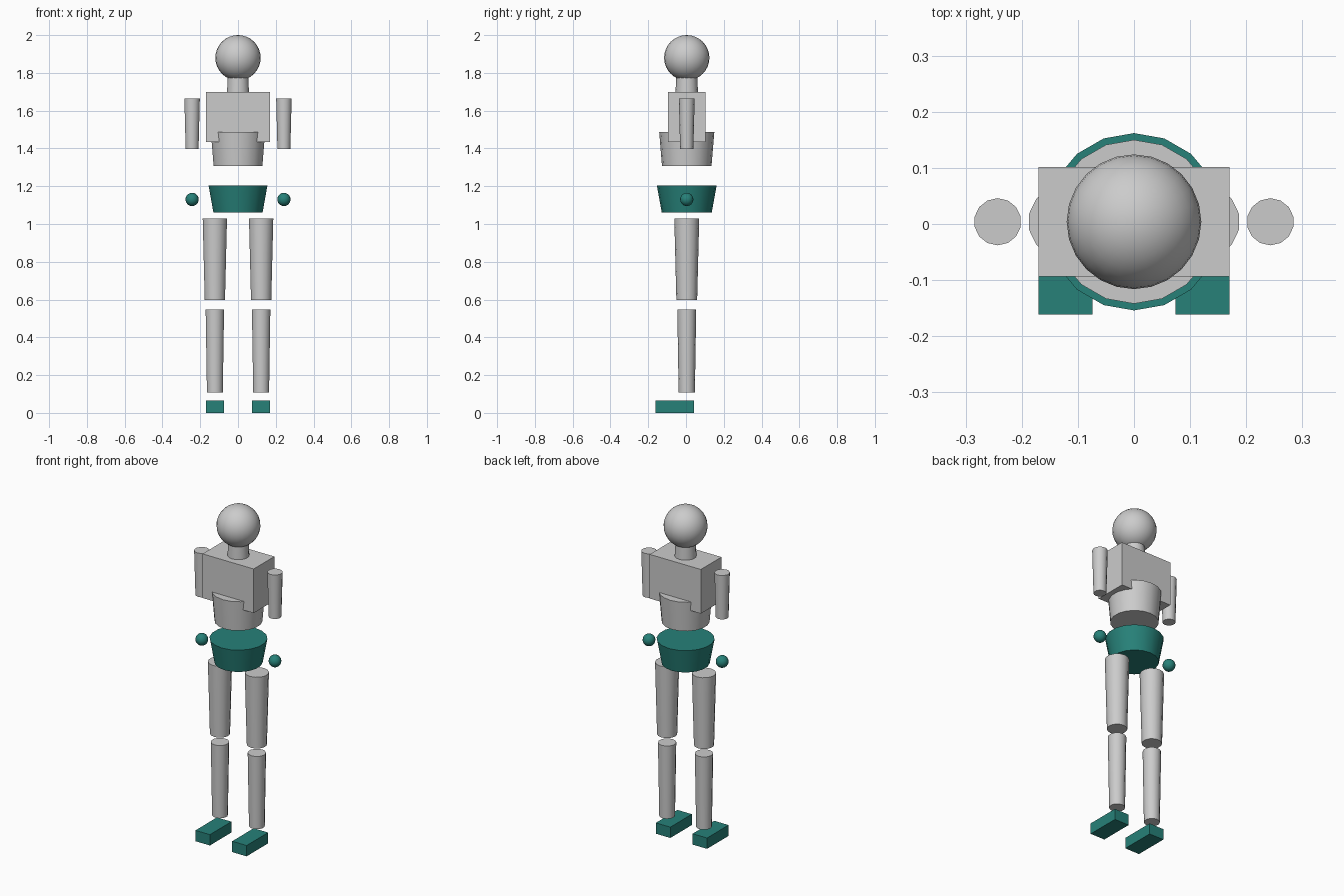
import bpy
import math

if "Cube" in bpy.data.objects:
    bpy.data.objects.remove(bpy.data.objects["Cube"])

YC = 0.004  # depth centre of the body

teal = bpy.data.materials.new("teal")
teal.diffuse_color = (0.02, 0.22, 0.19, 1)
teal.use_nodes = True
teal.node_tree.nodes["Principled BSDF"].inputs["Base Color"].default_value = teal.diffuse_color


def finish(name, mat=None, smooth=True):
    ob = bpy.context.object
    ob.name = name
    if mat:
        ob.data.materials.append(mat)
    if smooth:
        bpy.ops.object.shade_smooth_by_angle(angle=math.radians(30))
    return ob


def taper(name, x, z0, z1, r0, r1, sides, mat=None):
    bpy.ops.mesh.primitive_cone_add(vertices=sides, radius1=r0, radius2=r1,
                                    depth=z1 - z0, location=(x, YC, (z0 + z1) / 2))
    return finish(name, mat)


def ball(name, x, z, r, segs, rings, mat=None):
    bpy.ops.mesh.primitive_uv_sphere_add(segments=segs, ring_count=rings, radius=r,
                                         location=(x, YC, z))
    return finish(name, mat)


def box(name, lo, hi, mat=None):
    bpy.ops.mesh.primitive_cube_add(size=1, location=[(a + b) / 2 for a, b in zip(lo, hi)])
    bpy.context.object.scale = [b - a for a, b in zip(lo, hi)]
    bpy.ops.object.transform_apply(location=False, rotation=False, scale=True)
    return finish(name, mat, smooth=False)


# Head, neck and trunk
ball("head", 0, 1.88, 0.12, 24, 16)
taper("neck", 0, 1.69, 1.79, 0.06, 0.055, 14)
box("chest", (-0.17, -0.094, 1.435), (0.17, 0.102, 1.70))
taper("abdomen", 0, 1.307, 1.488, 0.131, 0.146, 18)
taper("pelvis", 0, 1.06, 1.203, 0.132, 0.158, 18, teal)

# Arms, hands, legs and feet on both sides
for side, s in (("right", -1), ("left", 1)):
    taper(side + "_upper_arm", s * 0.243, 1.398, 1.665, 0.035, 0.042, 14)
    ball(side + "_hand", s * 0.243, 1.13, 0.035, 16, 12, teal)
    taper(side + "_thigh", s * 0.1225, 0.597, 1.03, 0.055, 0.066, 14)
    taper(side + "_shin", s * 0.1225, 0.107, 0.547, 0.043, 0.050, 14)
    xs = sorted((s * 0.074, s * 0.17))
    box(side + "_foot", (xs[0], -0.161, 0), (xs[1], 0.043, 0.065), teal)
